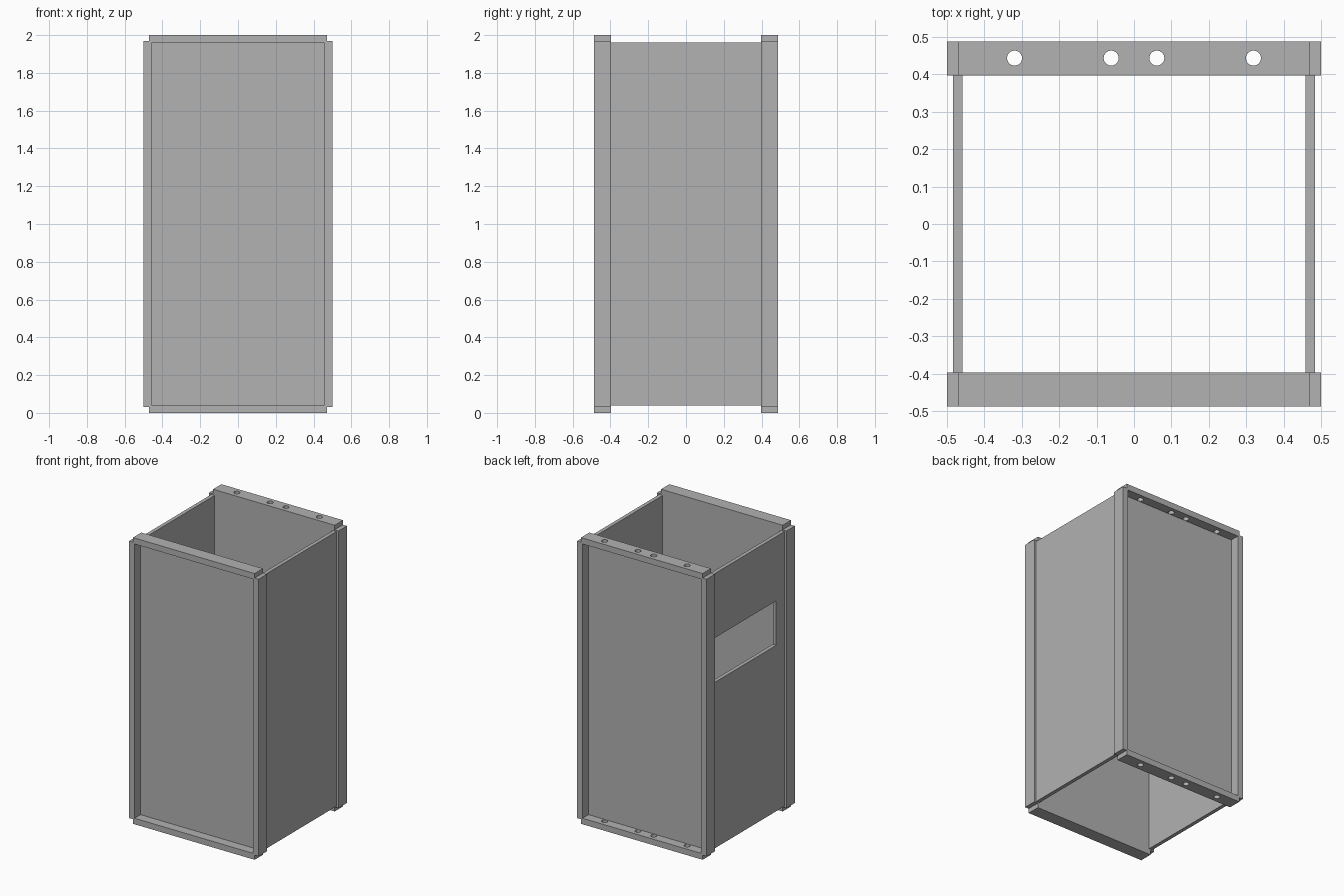
import bpy

old = bpy.data.objects.get("Cube")
if old:
    bpy.data.objects.remove(old, do_unlink=True)

steel = bpy.data.materials.new("plain_grey")
steel.use_nodes = True
grey = (0.445, 0.445, 0.445, 1)
steel.diffuse_color = grey
steel.node_tree.nodes["Principled BSDF"].inputs["Base Color"].default_value = grey

HEIGHT = 2.0
IN_X, OUT_X, RAIL_X = 0.458, 0.5, 0.47    # frame opening, post outside, rail end
IN_Y, OUT_Y = 0.396, 0.488                # frame back and front
SHEET = 0.026                             # panel thickness
RAIL, NOTCH = 0.042, 0.032                # rail height, corner step


def box(name, x, y, z):
    """Box from three (low, high) ranges."""
    bpy.ops.mesh.primitive_cube_add(size=1)
    ob = bpy.context.object
    ob.name = name
    ranges = (x, y, z)
    for v in ob.data.vertices:
        v.co = [r[0] if c < 0 else r[1] for c, r in zip(v.co, ranges)]
    ob.data.materials.append(steel)
    return ob


def combine(target, other, operation):
    """Apply a boolean and discard the helper."""
    other.hide_render = True
    mod = target.modifiers.new("boolean", "BOOLEAN")
    mod.operation, mod.solver, mod.object = operation, "EXACT", other
    bpy.context.view_layer.objects.active = target
    bpy.ops.object.modifier_apply(modifier=mod.name)
    bpy.data.objects.remove(other, do_unlink=True)


def end_frame(name, side):
    """Recessed end panel with two posts, two rails and stepped corners."""
    depth = sorted((side * IN_Y, side * OUT_Y))
    sheet = sorted((side * IN_Y, side * (IN_Y + SHEET)))
    frame = box(name, (-RAIL_X, RAIL_X), sheet, (RAIL / 2, HEIGHT - RAIL / 2))
    for x in ((-OUT_X, -IN_X), (IN_X, OUT_X)):
        combine(frame, box("post", x, depth, (NOTCH, HEIGHT - NOTCH)), "UNION")
    for z in ((0, RAIL), (HEIGHT - RAIL, HEIGHT)):
        combine(frame, box("rail", (-RAIL_X, RAIL_X), depth, z), "UNION")
    return frame


# Front and back frames
end_frame("front_frame", -1)
back = end_frame("back_frame", 1)

# Bolt holes through both back rails
for x in (-0.319, -0.061, 0.061, 0.319):
    bpy.ops.mesh.primitive_cylinder_add(
        vertices=32, radius=0.02, depth=HEIGHT + 0.2, location=(x, 0.443, HEIGHT / 2))
    bpy.context.object.data.materials.append(steel)
    combine(back, bpy.context.object, "DIFFERENCE")

# Side panels between the frames
panel_z = (0.04, HEIGHT - 0.04)
box("left_side_panel", (IN_X, IN_X + SHEET), (-IN_Y, IN_Y), panel_z)
right = box("right_side_panel", (-IN_X - SHEET, -IN_X), (-IN_Y, IN_Y), panel_z)

# Access opening reaching the back frame
opening = box("opening_cutter", (-0.6, -0.4), (-0.305, IN_Y + 0.05), (1.2, 1.51))
combine(right, opening, "DIFFERENCE")
